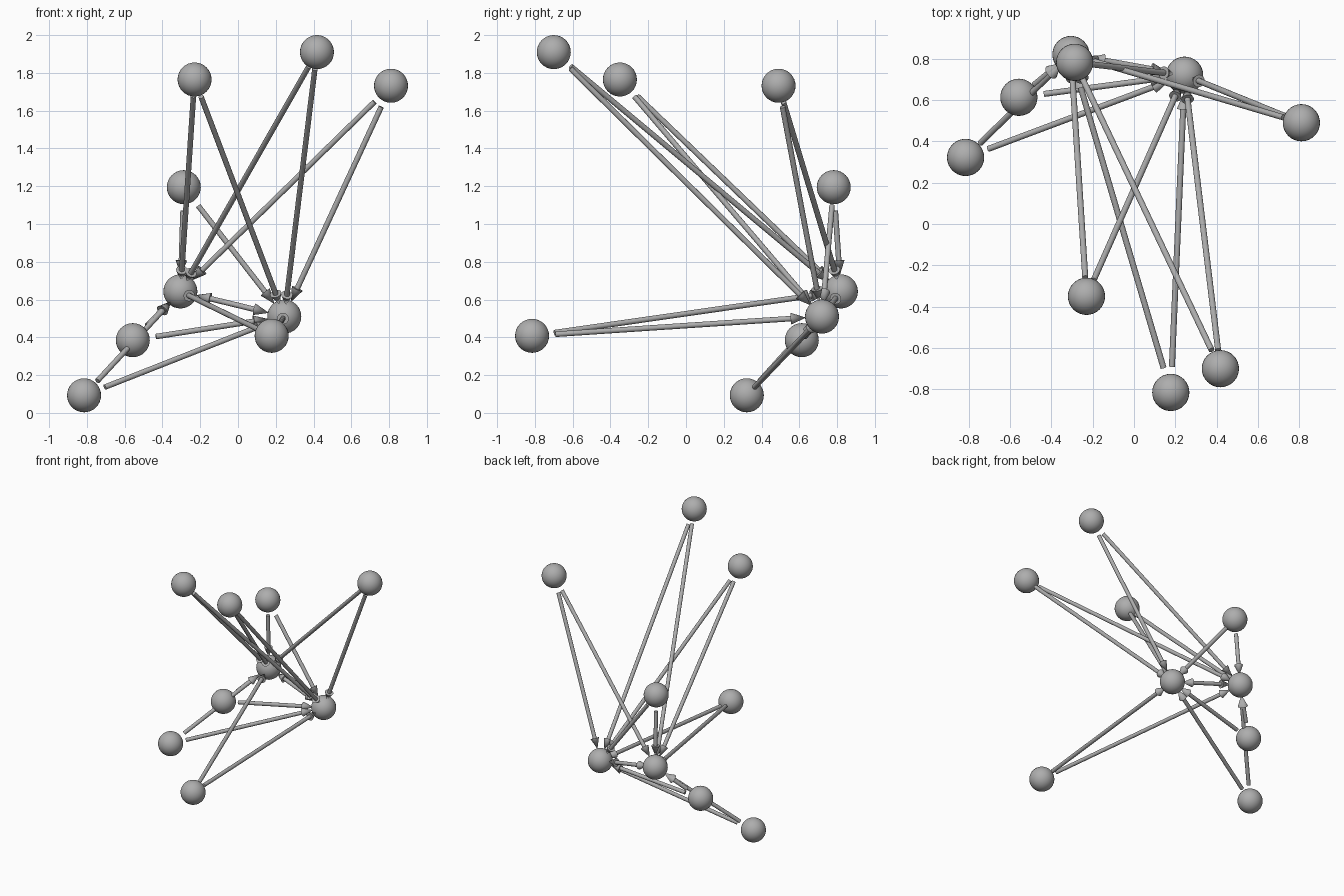
import bpy
from mathutils import Vector

cube = bpy.data.objects.get("Cube")
if cube:
    bpy.data.objects.remove(cube, do_unlink=True)

# Single grey material
GREY = (0.42, 0.42, 0.42, 1)
mat = bpy.data.materials.new("neutral grey")
mat.use_nodes = True
mat.diffuse_color = GREY
mat.node_tree.nodes["Principled BSDF"].inputs["Base Color"].default_value = GREY

BALL_R = 0.09
SHAFT_R = 0.0145
HEAD_R = 0.031
START_GAP = 0.125   # shaft start, from the source ball centre
TIP_GAP = 0.085     # arrow tip, from the target ball centre
HEAD_LEN = 0.08


def finish(name):
    obj = bpy.context.object
    obj.name = name
    obj.data.materials.append(mat)
    bpy.ops.object.shade_smooth_by_angle(angle=0.8)
    return obj


def ball(name, centre):
    bpy.ops.mesh.primitive_uv_sphere_add(
        segments=32, ring_count=16, radius=BALL_R, location=centre)
    finish(name)


def rod(name, a, b, r1, r2):
    """Tapered round bar from a to b."""
    axis = b - a
    bpy.ops.mesh.primitive_cone_add(
        vertices=16, radius1=r1, radius2=r2, depth=axis.length,
        location=(a + b) / 2, rotation=axis.to_track_quat('Z', 'Y').to_euler())
    finish(name)


def arrow(name, source, target, double=False):
    d = (target - source).normalized()
    neck = TIP_GAP + HEAD_LEN
    start = source + d * (neck if double else START_GAP)
    rod(name + "_shaft", start, target - d * neck, SHAFT_R, SHAFT_R)
    rod(name + "_head", target - d * neck, target - d * TIP_GAP, HEAD_R, 0)
    if double:
        rod(name + "_back_head", start, source + d * TIP_GAP, HEAD_R, 0)


# Ball centres
hubs = {
    "left_hub": Vector((0.245, 0.72, 0.51)),
    "right_hub": Vector((-0.305, 0.82, 0.643)),
}
outer = {
    "top_right_ball": Vector((-0.23, -0.35, 1.765)),
    "top_front_ball": Vector((0.418, -0.70, 1.91)),
    "top_left_ball": Vector((0.81, 0.49, 1.732)),
    "upper_back_ball": Vector((-0.287, 0.782, 1.195)),
    "lower_right_ball": Vector((-0.557, 0.613, 0.385)),
    "bottom_right_ball": Vector((-0.815, 0.322, 0.093)),
    "front_ball": Vector((0.178, -0.815, 0.408)),
}

for name, centre in {**hubs, **outer}.items():
    ball(name, centre)

# Every outer ball points at both hubs
for name, centre in outer.items():
    for hub, target in hubs.items():
        arrow(f"{name}_to_{hub}", centre, target)

# Two-headed arrow linking the hubs
arrow("hub_link", hubs["right_hub"], hubs["left_hub"], double=True)
